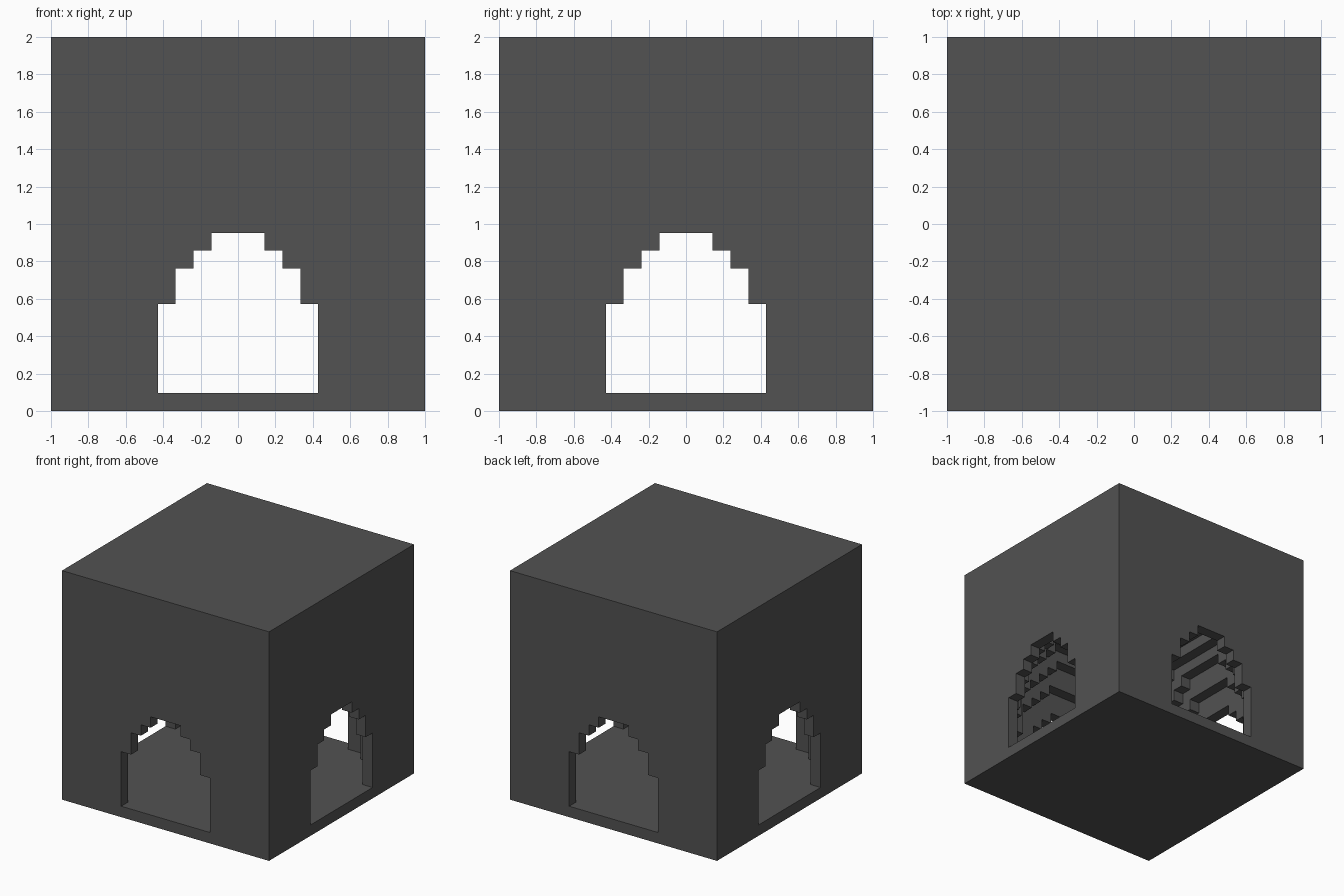
import bpy
import bmesh
from mathutils import Vector

if "Cube" in bpy.data.objects:
    bpy.data.objects.remove(bpy.data.objects["Cube"], do_unlink=True)

N = 21               # blocks along each side
HALF = N // 2
S = 2.0 / N          # block size
RADIUS_SQ = 120.5    # squared horizontal radius of the domed chamber, in blocks
HEIGHT_SQ = 235.0    # squared vertical radius of the chamber
CENTRE_ROW = 3       # row of the widest part of the chamber


def solid(i, j, k):
    """True where the block is stone: inside the cube, outside the domed chamber."""
    if max(abs(i), abs(j)) > HALF or not 0 <= k < N:
        return False
    if k == 0:
        return True  # floor slab
    return (i * i + j * j) / RADIUS_SQ + (k - CENTRE_ROW) ** 2 / HEIGHT_SQ > 1


# Dark stone
stone = bpy.data.materials.new("dark_grey_stone")
stone.use_nodes = True
colour = (0.085, 0.085, 0.085, 1.0)
stone.diffuse_color = colour
bsdf = stone.node_tree.nodes["Principled BSDF"]
bsdf.inputs["Base Color"].default_value = colour
bsdf.inputs["Roughness"].default_value = 0.9

# Block shell: one quad wherever stone meets air
bm = bmesh.new()
corners = {}


def corner(p):
    key = tuple(round(c * 2) for c in p)
    if key not in corners:
        corners[key] = bm.verts.new((p.x * S, p.y * S, (p.z + 0.5) * S))
    return corners[key]


axes = [Vector((1, 0, 0)), Vector((0, 1, 0)), Vector((0, 0, 1))]
for i in range(-HALF, HALF + 1):
    for j in range(-HALF, HALF + 1):
        for k in range(N):
            if not solid(i, j, k):
                continue
            for a in range(3):
                for sign in (1, -1):
                    n = axes[a] * sign
                    if solid(i + int(n.x), j + int(n.y), k + int(n.z)):
                        continue
                    u = axes[(a + 1) % 3] * 0.5
                    v = axes[(a + 2) % 3] * 0.5 * sign
                    c = Vector((i, j, k)) + n * 0.5
                    bm.faces.new([corner(c - u - v), corner(c + u - v),
                                  corner(c + u + v), corner(c - u + v)])

mesh = bpy.data.meshes.new("domed_block_chamber")
bm.to_mesh(mesh)
bm.free()
mesh.materials.append(stone)
chamber = bpy.data.objects.new("domed_block_chamber", mesh)
bpy.context.collection.objects.link(chamber)
